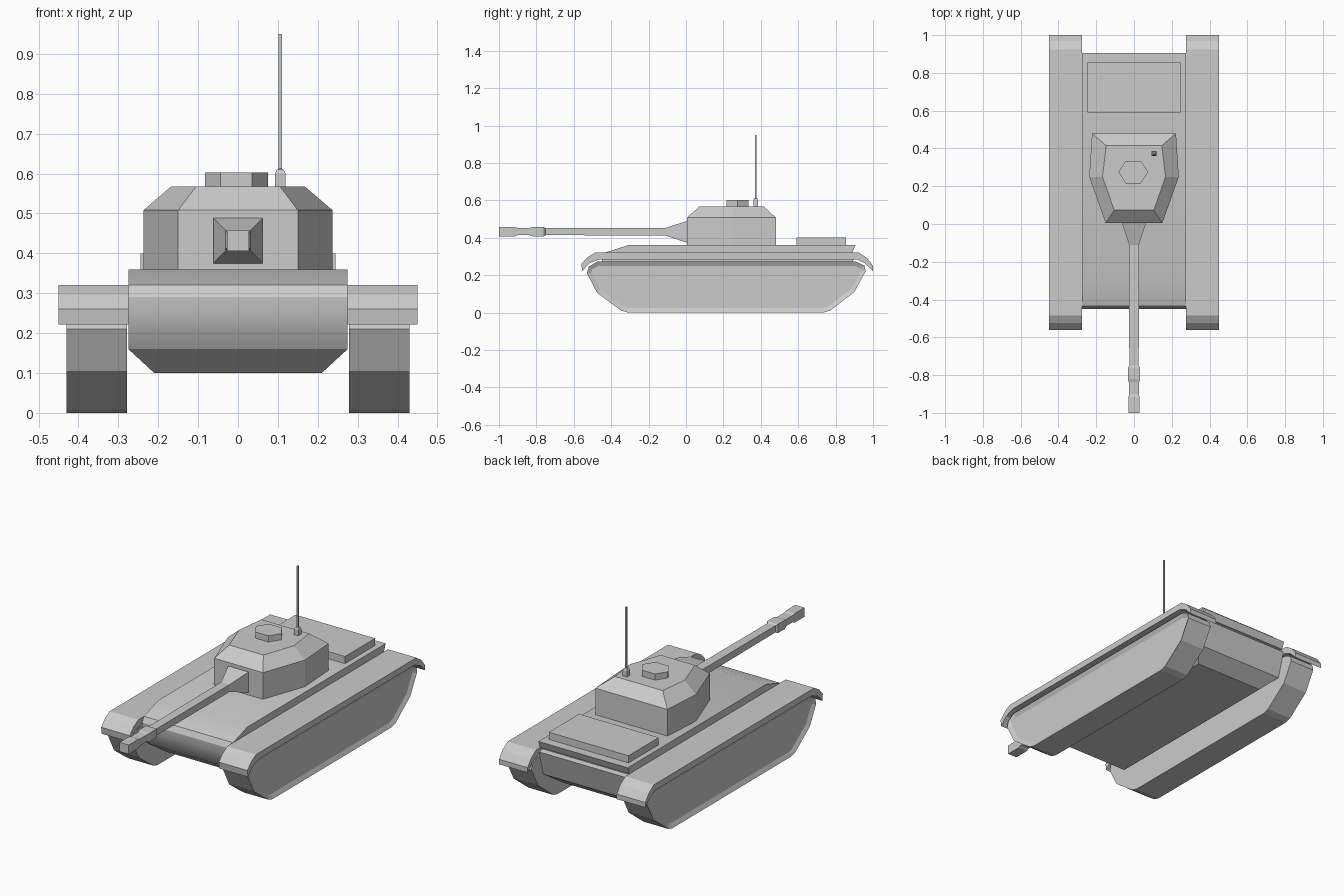
import bpy, bmesh, math

if "Cube" in bpy.data.objects:
    bpy.data.objects.remove(bpy.data.objects["Cube"])


def finish(name, bm):
    bmesh.ops.recalc_face_normals(bm, faces=bm.faces)
    me = bpy.data.meshes.new(name)
    bm.to_mesh(me)
    bm.free()
    ob = bpy.data.objects.new(name, me)
    bpy.context.collection.objects.link(ob)
    return ob


def loft(name, rings, inset=None):
    """Join equal-sized rings of points and cap both ends."""
    bm = bmesh.new()
    vs = [[bm.verts.new(p) for p in r] for r in rings]
    n = len(rings[0])
    for a, b in zip(vs, vs[1:]):
        for i in range(n):
            j = (i + 1) % n
            bm.faces.new((a[i], a[j], b[j], b[i]))
    bm.faces.new(vs[0])
    cap = bm.faces.new(vs[-1])
    if inset:
        bmesh.ops.recalc_face_normals(bm, faces=bm.faces)
        bmesh.ops.inset_region(bm, faces=[cap], thickness=inset[0])
        bmesh.ops.translate(bm, verts=cap.verts, vec=(-inset[1], 0, 0))
    return finish(name, bm)


def side_profile(name, pts, x0, x1, inset=None):
    return loft(name, [[(x, y, z) for y, z in pts] for x in (x0, x1)], inset)


def rect(hx, y0, y1, z, cx=0):
    return [(cx - hx, y0, z), (cx + hx, y0, z), (cx + hx, y1, z), (cx - hx, y1, z)]


def mirror(ob):
    ob.modifiers.new("mirror", 'MIRROR')


# Tracks with recessed outer panel
track = [(-0.53, 0.21), (-0.475, 0.105), (-0.395, 0.045), (-0.345, 0.01), (-0.31, 0),
         (0.735, 0), (0.77, 0.01), (0.90, 0.11), (0.96, 0.22), (0.955, 0.25),
         (0.91, 0.272), (-0.475, 0.272), (-0.52, 0.245)]
mirror(side_profile("track", track, 0.278, 0.43, (0.024, 0.012)))

# Fenders with drooping ends
fender = [(-0.56, 0.26), (-0.525, 0.297), (-0.485, 0.32), (0.925, 0.32), (0.97, 0.29),
          (1.0, 0.25), (1.0, 0.222), (0.96, 0.262), (0.91, 0.285), (-0.46, 0.285),
          (-0.515, 0.265), (-0.555, 0.222)]
mirror(side_profile("fender", fender, 0.274, 0.45))

# Hull with rounded nose
hull = [(-0.31, 0.36), (-0.435, 0.32), (-0.45, 0.29), (-0.447, 0.25), (-0.43, 0.20),
        (-0.405, 0.16), (0.86, 0.16), (0.90, 0.30), (0.87, 0.305), (0.87, 0.32),
        (0.89, 0.32), (0.905, 0.36)]
ob = side_profile("hull", hull, -0.275, 0.275)
bpy.context.view_layer.objects.active = ob
ob.select_set(True)
bpy.ops.object.shade_smooth_by_angle(angle=math.radians(30))

# Belly, tapered downward
loft("belly", [rect(0.275, -0.405, 0.86, 0.16), rect(0.21, -0.33, 0.78, 0.10)])

# Engine deck
loft("engine_deck", [rect(0.245, 0.59, 0.855, 0.355), rect(0.245, 0.59, 0.855, 0.40)])


# Turret: six-sided with bevelled roof
def hexring(a, b, c, z):
    half = [a, b, c]
    return [(x, y, z) for x, y in half] + [(-x, y, z) for x, y in reversed(half)]


base = ((0.15, 0.005), (0.237, 0.25), (0.222, 0.48))
roof = ((0.105, 0.073), (0.167, 0.25), (0.147, 0.415))
loft("turret", [hexring(*base, 0.355), hexring(*base, 0.508), hexring(*roof, 0.568)])

# Hatch
loft("hatch", [[(-0.004 + 0.079 * math.cos(math.pi * i / 3),
                 0.275 + 0.069 * math.sin(math.pi * i / 3), z) for i in range(6)]
               for z in (0.56, 0.602)])

# Gun: mantlet, barrel and muzzle brake as square sections along y
gun = [(0.02, 0.062, 0.375, 0.488), (0.0, 0.062, 0.375, 0.488),
       (-0.11, 0.026, 0.412, 0.453), (-0.75, 0.025, 0.414, 0.451),
       (-0.76, 0.033, 0.408, 0.457), (-0.82, 0.033, 0.408, 0.457),
       (-0.84, 0.027, 0.414, 0.452), (-0.90, 0.027, 0.414, 0.452),
       (-0.915, 0.028, 0.406, 0.457), (-1.0, 0.028, 0.406, 0.457)]
loft("gun", [[(-h, y, a), (h, y, a), (h, y, b), (-h, y, b)] for y, h, a, b in gun])

# Antenna with mount
loft("antenna", [rect(h, 0.373 - h, 0.373 + h, z, 0.106) for h, z in
                 ((0.013, 0.56), (0.013, 0.60), (0.008, 0.61), (0.004, 0.612), (0.004, 0.95))])
